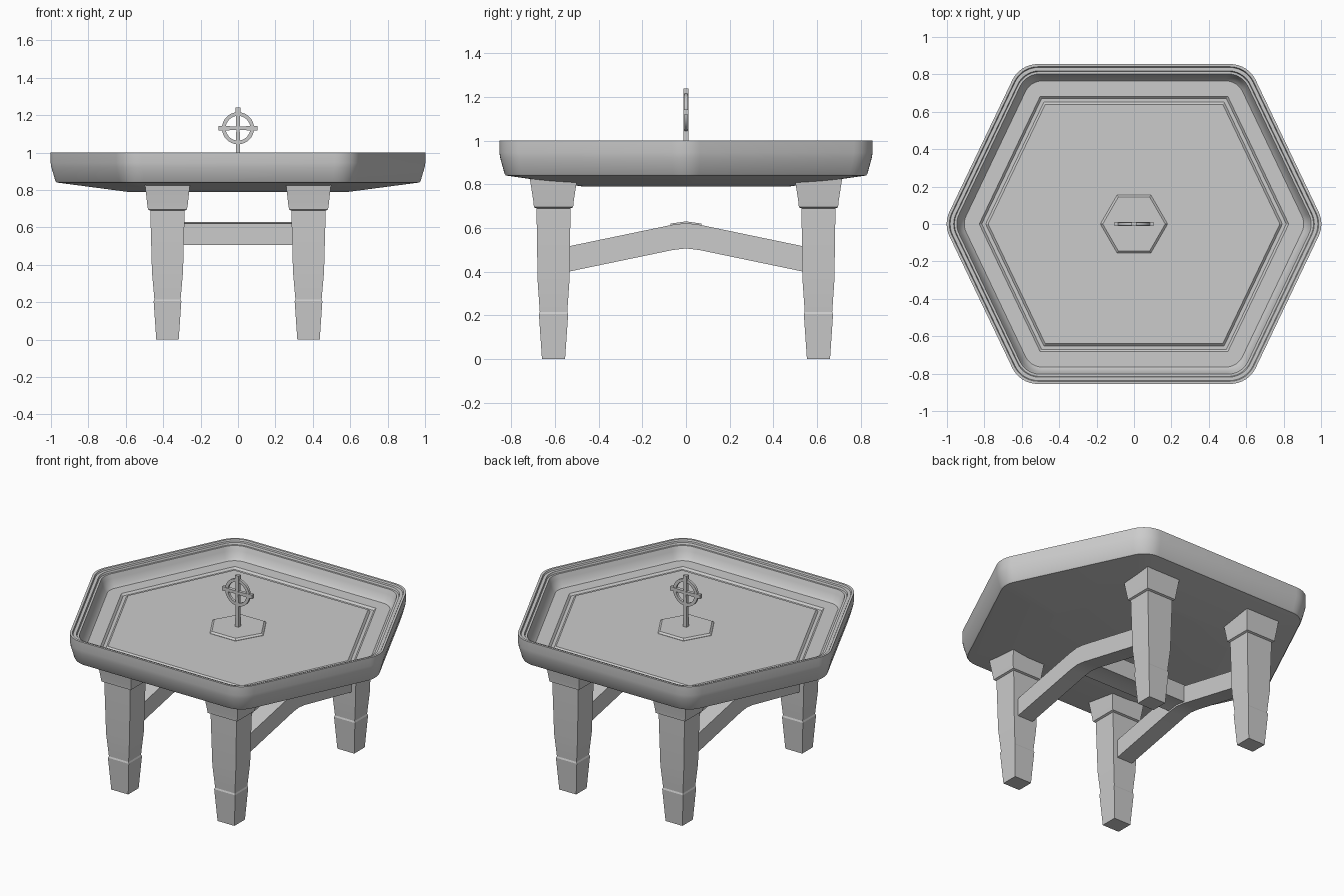
import bpy, bmesh
from math import sin, cos, pi, atan2, tan
from mathutils import Vector

if "Cube" in bpy.data.objects:
    bpy.data.objects.remove(bpy.data.objects["Cube"])


def loft(name, rings, angle=30):
    """Skin a stack of equal-length closed rings and cap both ends."""
    bm = bmesh.new()
    vs = [[bm.verts.new(p) for p in r] for r in rings]
    n = len(rings[0])
    for a, b in zip(vs, vs[1:]):
        for i in range(n):
            j = (i + 1) % n
            bm.faces.new((a[i], a[j], b[j], b[i]))
    bm.faces.new(vs[0][::-1])
    bm.faces.new(vs[-1])
    return finish(name, bm, angle)


def finish(name, bm, angle=30):
    bmesh.ops.recalc_face_normals(bm, faces=bm.faces)
    me = bpy.data.meshes.new(name)
    bm.to_mesh(me)
    bm.free()
    ob = bpy.data.objects.new(name, me)
    bpy.context.collection.objects.link(ob)
    bpy.ops.object.select_all(action='DESELECT')
    ob.select_set(True)
    bpy.context.view_layer.objects.active = ob
    bpy.ops.object.shade_smooth_by_angle(angle=angle * pi / 180)
    return ob


def extrude_profile(name, pts, axis, lo, hi):
    """Extrude a 2D outline along x (pts = y,z) or y (pts = x,z)."""
    place = (lambda p, t: (t, p[0], p[1])) if axis == 'x' else (lambda p, t: (p[0], t, p[1]))
    return loft(name, [[place(p, t) for p in pts] for t in (lo, hi)])


# Table top outline: stretched hexagon with rounded corners, inset by d
TIP, CORNER, SIDE = 1.018, 0.61, 0.855
K = (TIP - CORNER) / SIDE


def hex_ring(d, z, r, seg=8):
    y = SIDE - d
    x = TIP - d * (1 + K * K) ** 0.5
    c = x - K * y
    corners = [Vector(p) for p in ((x, 0), (c, y), (-c, y), (-x, 0), (-c, -y), (c, -y))]
    out = []
    for i, p in enumerate(corners):
        u = (corners[i - 1] - p).normalized()
        v = (corners[(i + 1) % 6] - p).normalized()
        half = u.angle(v) / 2
        o = p + (u + v).normalized() * r / sin(half)
        a = p + u * r / tan(half) - o
        start, sweep = atan2(a.y, a.x), pi - 2 * half
        for k in range(seg + 1):
            t = start + sweep * k / seg
            out.append((o.x + r * cos(t), o.y + r * sin(t), z))
    return out


# Tray-shaped top: underside, outer wall, stepped rim, inner wall, grooved floor
profile = [(0.38, 0.79, 0.06), (0.03, 0.84, 0.13), (0.024, 0.847, 0.14), (0.004, 0.92, 0.15),
           (0, 0.945, 0.15), (0, 1.0, 0.15), (0.014, 1.0, 0.14), (0.018, 0.99, 0.14),
           (0.036, 0.99, 0.13), (0.04, 0.978, 0.13), (0.052, 0.978, 0.12),
           (0.062, 0.95, 0.12), (0.075, 0.915, 0.11), (0.09, 0.90, 0.10),
           (0.172, 0.90, 0.004), (0.184, 0.888, 0.004),
           (0.203, 0.888, 0.004), (0.215, 0.90, 0.004)]
loft("table_top", [hex_ring(*p) for p in profile])


# Raised hexagonal plate in the middle
def regular_hex(r, z):
    return [(r * cos(i * pi / 3), r * sin(i * pi / 3), z) for i in range(6)]


loft("center_plate", [regular_hex(0.18, 0.895), regular_hex(0.18, 0.902), regular_hex(0.167, 0.912)])

# Four tapered legs with collar and foot sleeve (z, half x, half y)
LX, LY = 0.377, 0.607
leg_profile = [(0, 0.06, 0.053), (0.205, 0.074, 0.067), (0.215, 0.070, 0.063),
               (0.36, 0.083, 0.073), (0.69, 0.092, 0.078), (0.695, 0.104, 0.090),
               (0.72, 0.108, 0.092), (0.835, 0.121, 0.110)]
for sx, side in ((-1, "left"), (1, "right")):
    for sy, end in ((-1, "front"), (1, "back")):
        rings = [[(sx * LX + a * hx, sy * LY + b * hy, z)
                  for a, b in ((-1, -1), (1, -1), (1, 1), (-1, 1))]
                 for z, hx, hy in leg_profile]
        loft(f"{end}_{side}_leg", rings, 20)
    # Arched side beam joining front and back legs
    top = [(-0.58, 0.507), (-0.06, 0.615), (0, 0.622), (0.06, 0.615), (0.58, 0.507)]
    beam = top + [(y, z - 0.116) for y, z in reversed(top)]
    extrude_profile(f"{side}_beam", beam, 'x', sx * LX - 0.055, sx * LX + 0.055)

# Cross bar linking the two beams
arc = [(-0.07, 0.62), (0, 0.63), (0.07, 0.62)]
extrude_profile("cross_bar", arc + [(y, z - 0.113) for y, z in reversed(arc)], 'x', -LX, LX)

# Ringed cross ornament
CZ = 1.13
extrude_profile("cross_upright", [(-0.013, 0.9), (0.013, 0.9), (0.009, CZ), (0.013, 1.24),
                                  (-0.013, 1.24), (-0.009, CZ)], 'y', -0.011, 0.011)
extrude_profile("cross_arm", [(-0.105, CZ - 0.013), (0, CZ - 0.009), (0.105, CZ - 0.013),
                              (0.105, CZ + 0.013), (0, CZ + 0.009), (-0.105, CZ + 0.013)],
                'y', -0.0105, 0.0105)
bm = bmesh.new()
N = 32
rows = []
for i in range(N):
    t = 2 * pi * i / N
    rows.append([bm.verts.new((r * cos(t), y, CZ + r * sin(t)))
                 for r, y in ((0.066, -0.008), (0.086, -0.008), (0.086, 0.008), (0.066, 0.008))])
for i in range(N):
    a, b = rows[i], rows[(i + 1) % N]
    for k in range(4):
        bm.faces.new((a[k], a[(k + 1) % 4], b[(k + 1) % 4], b[k]))
finish("cross_ring", bm)
